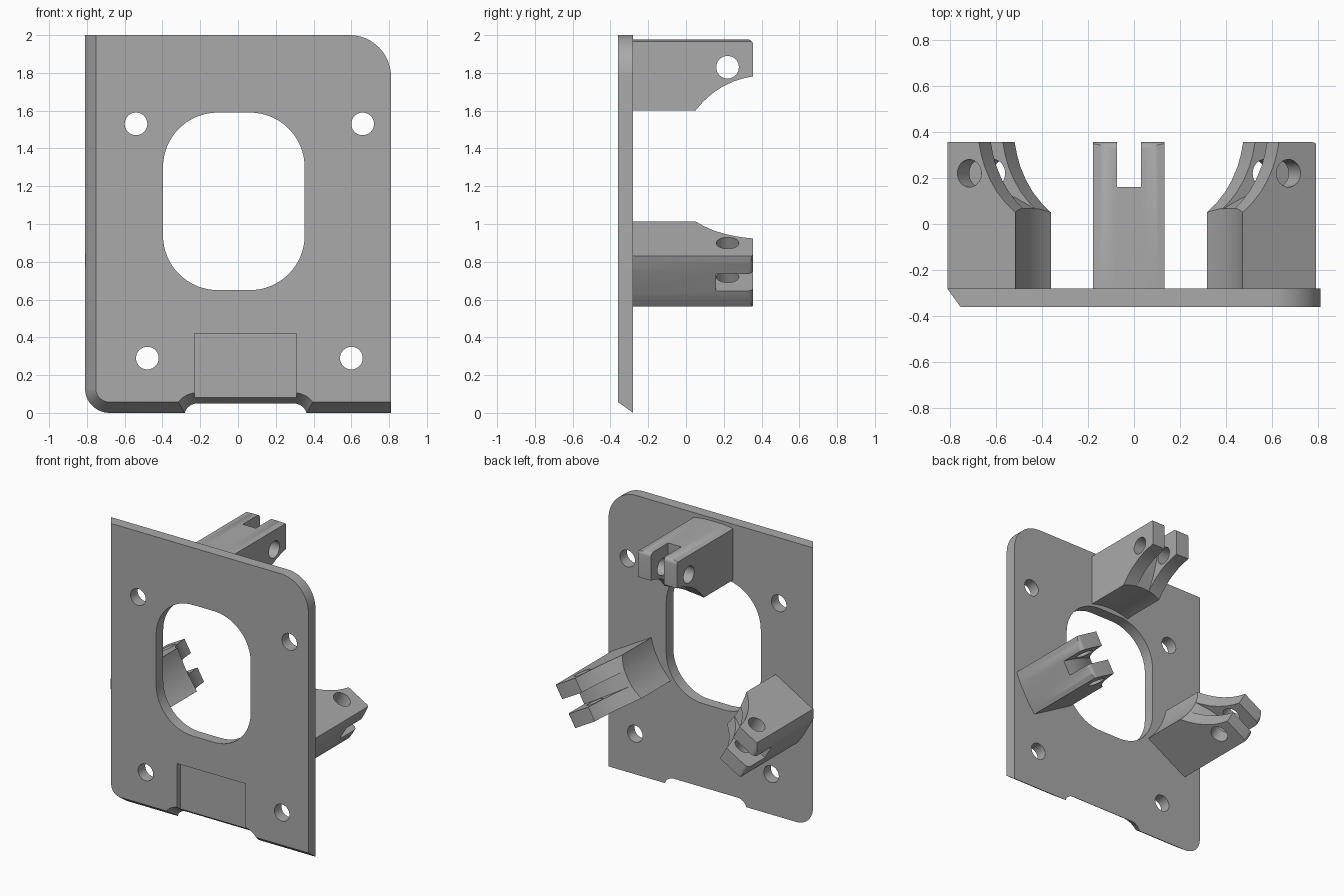
import bpy, bmesh
from math import sin, cos, pi, sqrt, asin, radians
from mathutils import Matrix, Vector

if "Cube" in bpy.data.objects:
    bpy.data.objects.remove(bpy.data.objects["Cube"], do_unlink=True)

grey = bpy.data.materials.new("mid_grey")
grey.use_nodes = True
grey.diffuse_color = (0.4, 0.4, 0.4, 1)
grey.node_tree.nodes["Principled BSDF"].inputs["Base Color"].default_value = (0.4, 0.4, 0.4, 1)

CX, CZ = -0.022, 1.12          # hub axis shared by the opening and the brackets
Y0, Y1 = -0.36, -0.28          # plate front and back


def arc(cx, cz, r, a0, a1, n=12):
    return [(cx + r * cos(a0 + (a1 - a0) * i / n), cz + r * sin(a0 + (a1 - a0) * i / n))
            for i in range(n + 1)]


def loft(name, loop_a, loop_b):
    """Closed solid between two matching loops of 3D points."""
    bm = bmesh.new()
    a = [bm.verts.new(p) for p in loop_a]
    b = [bm.verts.new(p) for p in loop_b]
    bm.faces.new(a)
    bm.faces.new(b[::-1])
    for i in range(len(a)):
        j = (i + 1) % len(a)
        bm.faces.new((a[j], a[i], b[i], b[j]))
    bmesh.ops.recalc_face_normals(bm, faces=bm.faces)
    mesh = bpy.data.meshes.new(name)
    bm.to_mesh(mesh)
    bm.free()
    obj = bpy.data.objects.new(name, mesh)
    bpy.context.collection.objects.link(obj)
    mesh.materials.append(grey)
    return obj


def prism_y(name, pts, y0, y1):
    return loft(name, [(x, y0, z) for x, z in pts], [(x, y1, z) for x, z in pts])


def prism_x(name, pts, x0, x1):
    return loft(name, [(x0, y, z) for y, z in pts], [(x1, y, z) for y, z in pts])


def box_pts(x0, x1, z0, z1):
    return [(x0, z0), (x1, z0), (x1, z1), (x0, z1)]


def circle(x, z, r, n=32):
    return arc(x, z, r, 0, 2 * pi * (n - 1) / n, n - 1)


def cut(obj, cutter, operation='DIFFERENCE'):
    mod = obj.modifiers.new("cut", 'BOOLEAN')
    mod.operation, mod.solver, mod.object = operation, 'EXACT', cutter
    bpy.context.view_layer.objects.active = obj
    bpy.ops.object.modifier_apply(modifier=mod.name)
    bpy.data.objects.remove(cutter, do_unlink=True)


def finish(obj):
    bpy.ops.object.select_all(action='DESELECT')
    obj.select_set(True)
    bpy.context.view_layer.objects.active = obj
    bpy.ops.object.shade_smooth_by_angle(angle=radians(25))


# Plate outline, with left and bottom edges drawn in by c for the slanted rim
def outline(c, y):
    r = 0.07 + c
    a = asin((c + 0.02) / r)
    pts = arc(-0.68, 0.13, 0.13 - c, pi, 1.5 * pi)
    pts += arc(-0.215, -0.02, r, pi - a, pi / 2)
    pts += arc(0.295, -0.02, r, pi / 2, a)
    pts += [(0.81, c)]
    pts += arc(0.59, 1.78, 0.22, 0, pi / 2, 16)
    pts += [(-0.81 + c, 2)]
    return [(x, y, z) for x, z in pts]


plate = loft("mounting_plate", outline(0.057, Y0), outline(0, Y1))

# Rounded central opening
opening = []
for k, (sx, sz) in enumerate([(1, 1), (-1, 1), (-1, -1), (1, -1)]):
    opening += arc(CX + sx * 0.085, CZ + sz * 0.18, 0.29, k * pi / 2, (k + 1) * pi / 2, 16)
cut(plate, prism_y("cutter", opening, -0.5, 0))

# Screw holes and shallow front pocket
for x, z in [(-0.54, 1.53), (0.66, 1.53), (-0.48, 0.29), (0.60, 0.29)]:
    cut(plate, prism_y("cutter", circle(x, z, 0.06), -0.5, 0))
cut(plate, prism_y("cutter", box_pts(-0.23, 0.31, -0.1, 0.42), -0.5, Y0 + 0.035))
finish(plate)


# Forked bracket, built above the hub axis then turned about it
HALF = 0.155
side = [(Y1 - 0.005, 0.4), (-0.01, 0.4), (0.05, 0.48), (0.09, 0.527), (0.14, 0.572),
        (0.19, 0.605), (0.25, 0.634), (0.30, 0.65), (0.355, 0.662)]
side += arc(0.325, 0.828, 0.03, 0, pi / 2, 6) + [(Y1 - 0.005, 0.858)]
slot = [(0.16, 0.95), (0.16, 0.78), (0.145, 0.70), (0.115, 0.60), (0.055, 0.48),
        (0.03, 0.43), (0.5, 0.43), (0.5, 0.95)]


def bracket(name, angle):
    obj = prism_x(name, side, -HALF, HALF)
    cut(obj, prism_y("cutter", circle(0, 0, sqrt(0.48 ** 2 + HALF ** 2), 96), -0.5, 0.5))
    cut(obj, prism_y("cutter", circle(0, 0, 0.861, 128), -0.5, 0.5), 'INTERSECT')
    cut(obj, prism_x("cutter", slot, -0.052, 0.052))
    cut(obj, prism_x("cutter", circle(0.22, 0.71, 0.06), -0.3, 0.3))
    obj.data.transform(Matrix.Translation((CX, 0, CZ)) @ Matrix.Rotation(angle, 4, 'Y'))
    # Trim anything that overhangs the plate edge
    cut(obj, prism_y("cutter", box_pts(-1.2, -0.81, 0, 2), -0.5, 0.5))
    finish(obj)


bracket("top_bracket", 0)
bracket("left_bracket", radians(120))
bracket("right_bracket", radians(-120))
